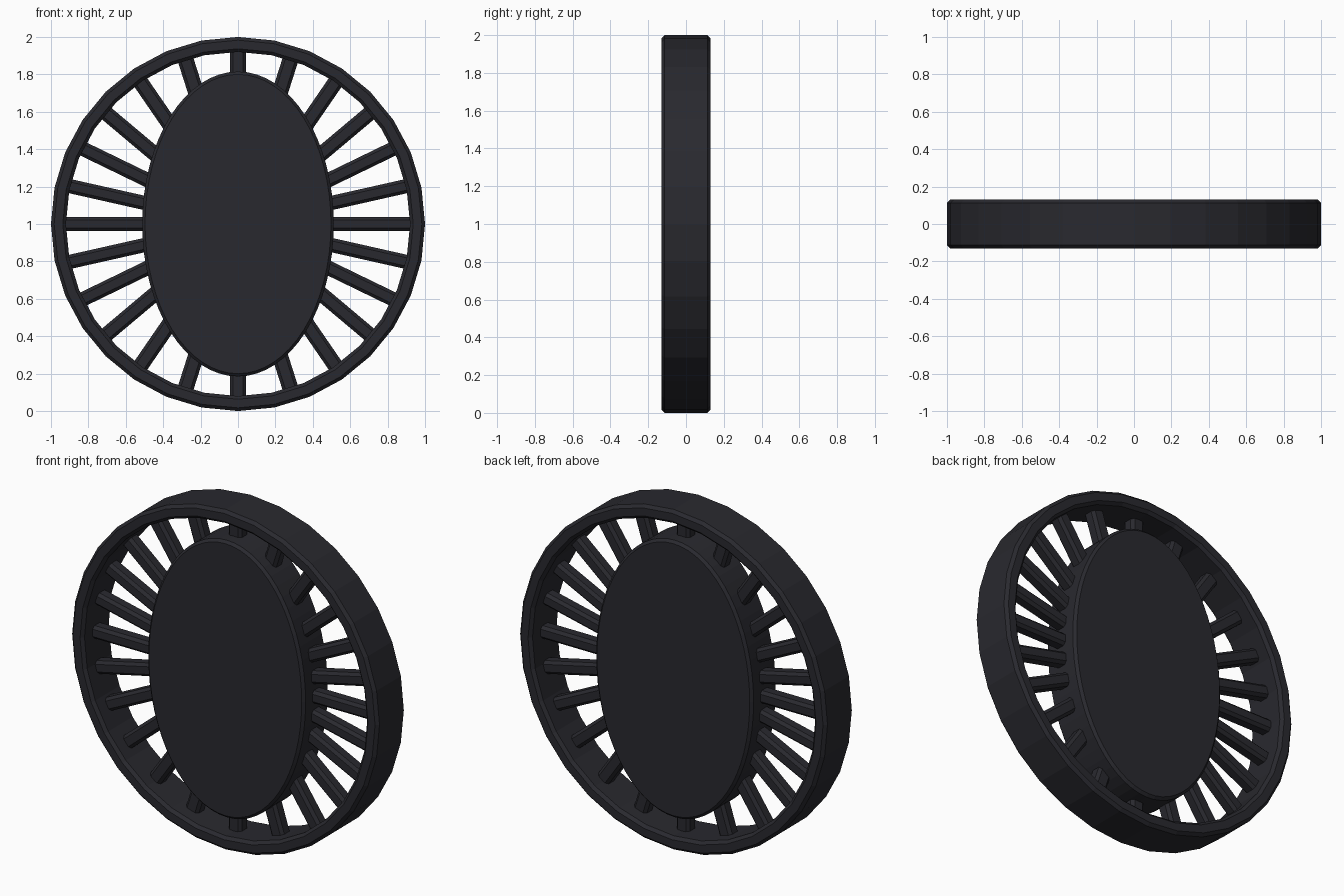
import bpy, bmesh
from math import sin, cos, pi, atan2, hypot
from mathutils import Matrix, Vector

if "Cube" in bpy.data.objects:
    bpy.data.objects.remove(bpy.data.objects["Cube"])

dark = bpy.data.materials.new("dark_metal")
dark.diffuse_color = (0.022, 0.022, 0.028, 1)
dark.use_nodes = True
dark.node_tree.nodes["Principled BSDF"].inputs["Base Color"].default_value = dark.diffuse_color


def finish(name, bm):
    bmesh.ops.recalc_face_normals(bm, faces=bm.faces)
    me = bpy.data.meshes.new(name)
    bm.to_mesh(me)
    bm.free()
    ob = bpy.data.objects.new(name, me)
    ob.data.materials.append(dark)
    ob.location.z = 1
    bpy.context.collection.objects.link(ob)
    return ob


def loops(bm, profile, n):
    """One closed ring of vertices per (x radius, z radius, y) entry."""
    return [[bm.verts.new((a * cos(2 * pi * i / n), y, b * sin(2 * pi * i / n)))
             for i in range(n)] for a, b, y in profile]


def bridge(bm, r, s):
    n = len(r)
    for i in range(n):
        j = (i + 1) % n
        bm.faces.new((r[i], r[j], s[j], s[i]))


# Outer rim: chamfered band with 32 flat sides
bm = bmesh.new()
half, c = 0.13, 0.017
section = [(1, -half + c), (1, half - c), (1 - c, half), (0.92 + c, half),
           (0.92, half - c), (0.92, -half + c), (0.92 + c, -half), (1 - c, -half)]
rings = loops(bm, [(r, r, y) for r, y in section], 32)
for k in range(len(rings)):
    bridge(bm, rings[k], rings[(k + 1) % len(rings)])
finish("rim", bm)

# Oval centre plate with a small chamfer
HX, HZ, HY = 0.512, 0.815, 0.118
bm = bmesh.new()
rings = loops(bm, [(HX - 0.015, HZ - 0.015, -HY), (HX, HZ, -HY + 0.015),
                   (HX, HZ, HY - 0.015), (HX - 0.015, HZ - 0.015, HY)], 64)
for k in range(3):
    bridge(bm, rings[k], rings[k + 1])
bm.faces.new(rings[0])
bm.faces.new(rings[-1])
finish("centre_plate", bm)

# Spokes: chamfered bars from the plate out to the rim
bm = bmesh.new()
for i in range(24):
    t = 2 * pi * i / 24
    ang = atan2(sin(t), 1.19 * cos(t))
    inner = 1 / hypot(cos(ang) / HX, sin(ang) / HZ) - 0.03
    outer = 0.945
    w = (0.075 + 0.011 * sin(ang) ** 2) / 2
    d, e = 0.04, 0.016
    section = [(-w + e, -d), (w - e, -d), (w, -d + e), (w, d - e),
               (w - e, d), (-w + e, d), (-w, d - e), (-w, -d + e)]
    rot = Matrix.Rotation(-ang, 4, 'Y')
    ends = [[bm.verts.new(rot @ Vector((r, y, s))) for s, y in section]
            for r in (inner, outer)]
    bridge(bm, *ends)
    bm.faces.new(ends[0])
    bm.faces.new(ends[1])
finish("spokes", bm)
